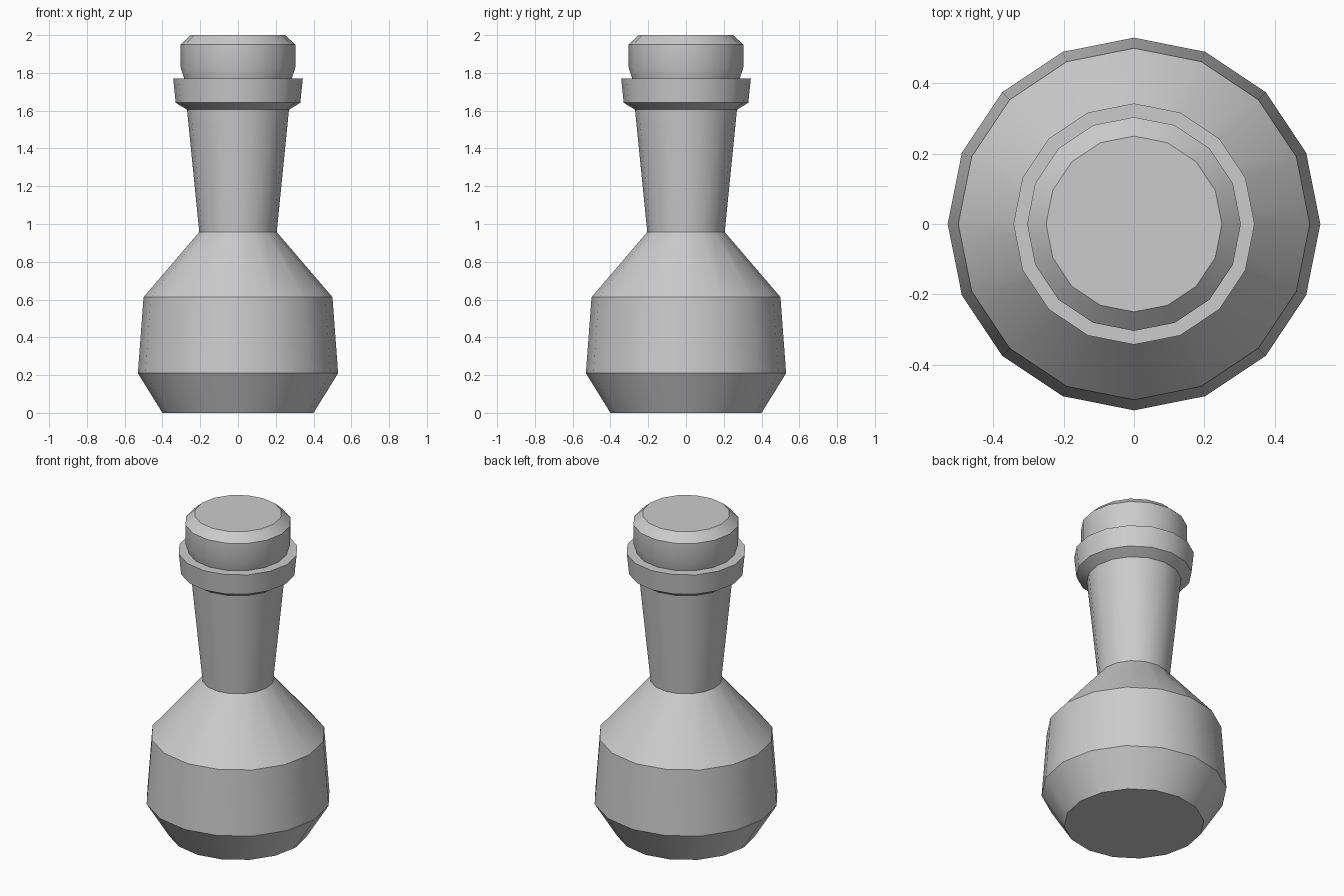
import bpy
import bmesh
from math import cos, sin, tau, radians

SIDES = 16

default = bpy.data.objects.get("Cube")
if default:
    bpy.data.objects.remove(default, do_unlink=True)

grey = bpy.data.materials.new("light_grey")
grey.use_nodes = True
colour = (0.6, 0.6, 0.6, 1)
grey.diffuse_color = colour
grey.node_tree.nodes["Principled BSDF"].inputs["Base Color"].default_value = colour


def lathe(name, profile):
    """Spin (radius, height) points, listed bottom to top, into a capped solid."""
    bm = bmesh.new()
    rings = [[bm.verts.new((r * cos(tau * i / SIDES), r * sin(tau * i / SIDES), z))
              for i in range(SIDES)] for r, z in profile]
    for low, high in zip(rings, rings[1:]):
        for i in range(SIDES):
            j = (i + 1) % SIDES
            bm.faces.new((low[i], low[j], high[j], high[i]))
    bm.faces.new(rings[0][::-1])
    bm.faces.new(rings[-1])
    mesh = bpy.data.meshes.new(name)
    bm.to_mesh(mesh)
    bm.free()
    mesh.materials.append(grey)
    obj = bpy.data.objects.new(name, mesh)
    bpy.context.collection.objects.link(obj)
    bpy.ops.object.select_all(action="DESELECT")
    obj.select_set(True)
    bpy.context.view_layer.objects.active = obj
    bpy.ops.object.shade_smooth_by_angle(angle=radians(30))
    return obj


# Bottle: tapered base, body, sloped shoulder, flared neck and lip collar
lathe("bottle", [(0.4, 0), (0.53, 0.21), (0.5, 0.613), (0.205, 0.957),
                 (0.27, 1.605), (0.33, 1.642), (0.343, 1.77)])

# Stopper seated in the lip, with a bevelled top
lathe("stopper", [(0.283, 1.76), (0.286, 1.775), (0.304, 1.83),
                  (0.304, 1.95), (0.25, 2)])
